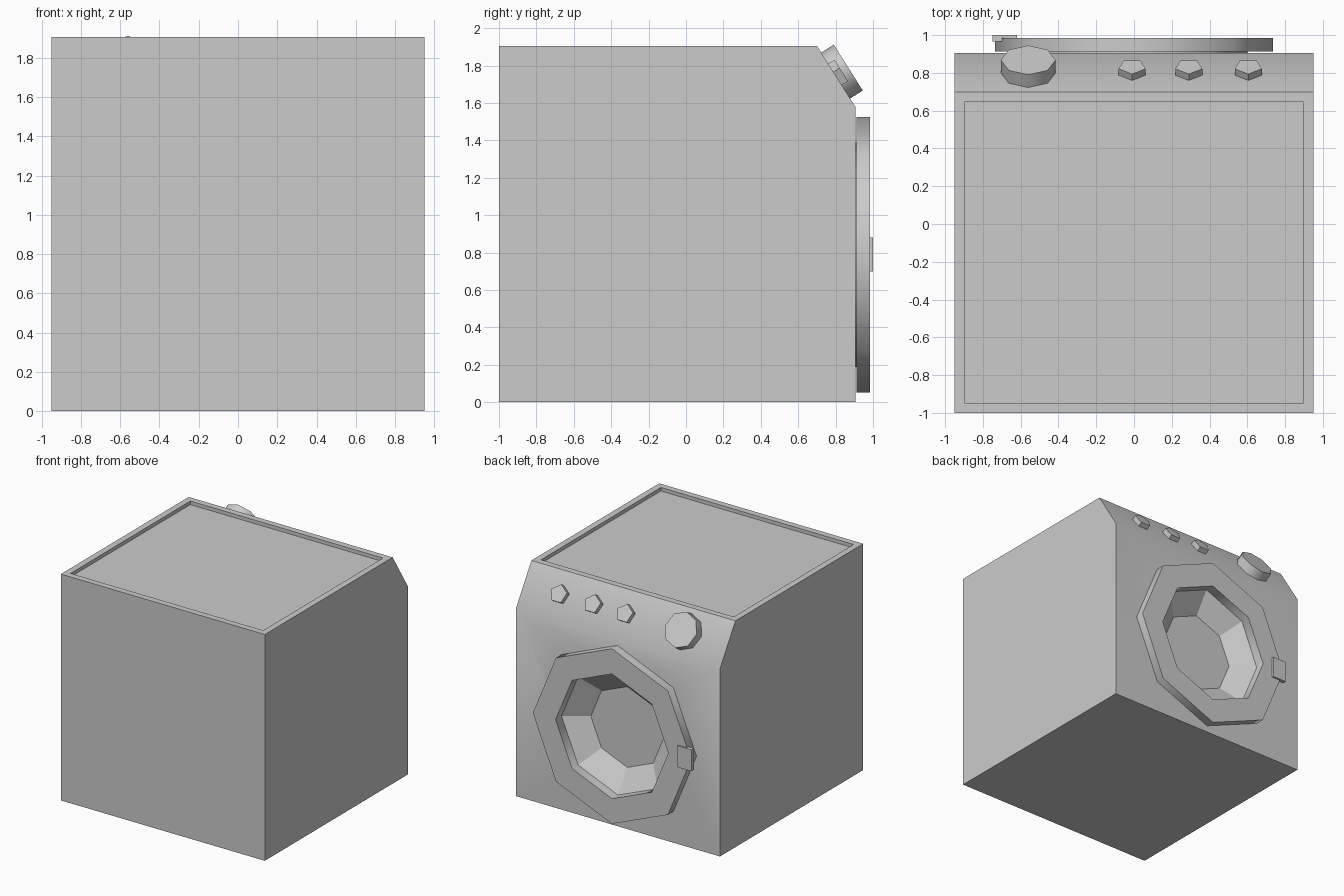
import bpy, bmesh, math
from mathutils import Matrix, Vector

if "Cube" in bpy.data.objects:
    bpy.data.objects.remove(bpy.data.objects["Cube"])

DOOR_Z = 0.788


def make(name, bm, smooth=None):
    bmesh.ops.recalc_face_normals(bm, faces=bm.faces[:])
    me = bpy.data.meshes.new(name)
    bm.to_mesh(me)
    bm.free()
    ob = bpy.data.objects.new(name, me)
    bpy.context.collection.objects.link(ob)
    if smooth:
        bpy.ops.object.select_all(action='DESELECT')
        ob.select_set(True)
        bpy.context.view_layer.objects.active = ob
        bpy.ops.object.shade_smooth_by_angle(angle=math.radians(smooth))
    return ob


def octagon_rings(bm, profile):
    """Eight-sided rings of (radius, y) around the door axis."""
    rings = []
    for r, y in profile:
        rings.append([bm.verts.new((r * math.sin(i * math.pi / 4), y,
                                    DOOR_Z + r * math.cos(i * math.pi / 4)))
                      for i in range(8)])
    return rings


def bridge(bm, a, b):
    for i in range(8):
        j = (i + 1) % 8
        bm.faces.new((a[i], a[j], b[j], b[i]))


# Cabinet: side profile with sloped control panel, extruded across x
bm = bmesh.new()
profile = [(-1, 0), (0.905, 0), (0.905, 1.58), (0.70, 1.905), (-1, 1.905)]
face = bm.faces.new([bm.verts.new((-0.95, y, z)) for y, z in profile])
ext = bmesh.ops.extrude_face_region(bm, geom=[face])
bmesh.ops.translate(bm, vec=(1.9, 0, 0),
                    verts=[v for v in ext['geom'] if isinstance(v, bmesh.types.BMVert)])
bmesh.ops.recalc_face_normals(bm, faces=bm.faces[:])
# Sunken lid panel on top
top = max(bm.faces, key=lambda f: f.calc_center_median().z)
bmesh.ops.inset_region(bm, faces=[top], thickness=0.075)
ext = bmesh.ops.extrude_discrete_faces(bm, faces=[top])
bmesh.ops.translate(bm, vec=(0, 0, -0.03), verts=ext['faces'][0].verts[:])
cabinet = make("cabinet", bm, 40)

# Drum recess: tapered octagonal cut into the door side
bm = bmesh.new()
rings = octagon_rings(bm, [(0.525, 0.94), (0.525, 0.905), (0.34, 0.78)])
bridge(bm, rings[0], rings[1])
bridge(bm, rings[1], rings[2])
bm.faces.new(rings[0])
bm.faces.new(rings[2])
cutter = make("recess_cutter", bm)
cutter.hide_render = True
mod = cabinet.modifiers.new("recess", 'BOOLEAN')
mod.operation = 'DIFFERENCE'
mod.solver = 'EXACT'
mod.object = cutter
bpy.context.view_layer.objects.active = cabinet
bpy.ops.object.modifier_apply(modifier=mod.name)
bpy.data.objects.remove(cutter)

# Door ring
bm = bmesh.new()
rings = octagon_rings(bm, [(0.60, 0.904), (0.60, 0.912), (0.737, 0.912),
                           (0.737, 0.985), (0.525, 0.985), (0.525, 0.904)])
for a, b in zip(rings, rings[1:] + rings[:1]):
    bridge(bm, a, b)
make("door_ring", bm, 50)

# Door handle
bm = bmesh.new()
bmesh.ops.create_cube(bm, size=1, matrix=Matrix.Translation((-0.685, 0.9825, 0.79))
                      @ Matrix.Diagonal((0.13, 0.035, 0.18, 1)))
make("door_handle", bm)

# Knobs standing on the sloped panel
normal = Vector((0, 0.325, 0.205)).normalized()
up = Vector((0, -normal.z, normal.y))


def knob(name, x, sides, radius, height, smooth=None):
    base = Vector((x, 0.80, 1.905 - 0.10 * 0.325 / 0.205))
    frame = Matrix((Vector((-1, 0, 0)), up, normal)).transposed().to_4x4()
    bm = bmesh.new()
    bmesh.ops.create_cone(bm, cap_ends=True, segments=sides, radius1=radius,
                          radius2=radius, depth=height,
                          matrix=Matrix.Translation(base + normal * height / 2) @ frame)
    make(name, bm, smooth)


knob("program_dial", -0.56, 8, 0.145, 0.08, 50)
for i, x in enumerate((-0.01, 0.29, 0.605)):
    knob(f"small_knob_{i + 1}", x, 5, 0.075, 0.04)
